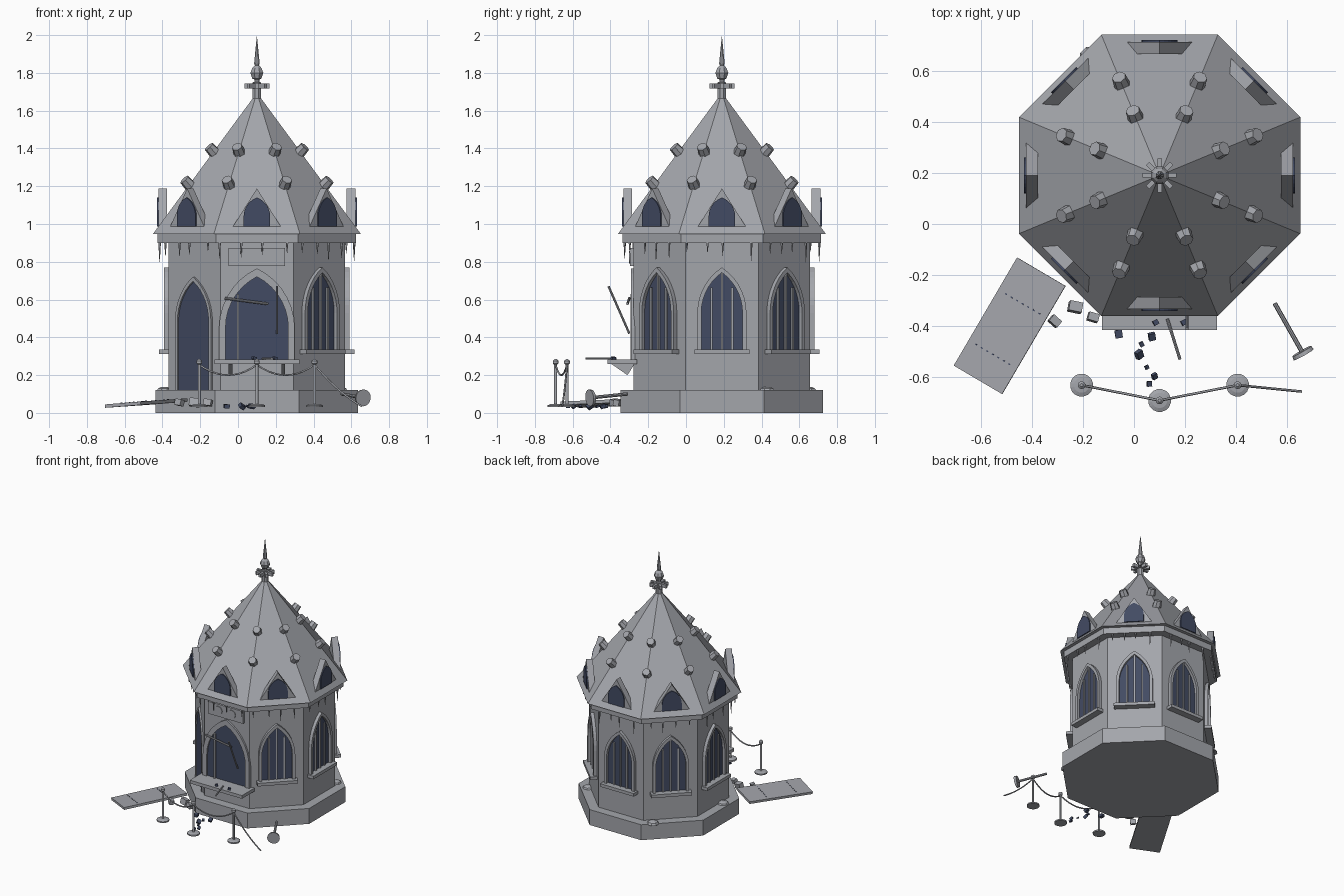
import bpy, bmesh, math, random
from mathutils import Vector, Matrix

if "Cube" in bpy.data.objects:
    bpy.data.objects.remove(bpy.data.objects["Cube"])
random.seed(4)
CENTRE = Vector((0.10, 0.19, 0))
OCT = math.cos(math.pi / 8)


def material(name, colour):
    m = bpy.data.materials.new(name)
    m.use_nodes = True
    m.diffuse_color = (*colour, 1)
    m.node_tree.nodes["Principled BSDF"].inputs["Base Color"].default_value = (*colour, 1)
    return m


STONE = material("grey stone", (0.37, 0.38, 0.41))
DARK = material("dark navy", (0.055, 0.07, 0.125))


def finish(name, bm, mat, smooth=False):
    bmesh.ops.recalc_face_normals(bm, faces=bm.faces)
    me = bpy.data.meshes.new(name)
    bm.to_mesh(me)
    bm.free()
    me.materials.append(mat)
    for p in me.polygons:
        p.use_smooth = smooth
    ob = bpy.data.objects.new(name, me)
    bpy.context.collection.objects.link(ob)
    return ob


def lathe(name, profile, sides, mat=STONE, at=CENTRE):
    """Spin (radius, z) points, with a flat side facing the front."""
    bm = bmesh.new()
    rings = []
    for r, z in profile:
        angles = [2 * math.pi * (i + 0.5) / sides for i in range(sides)]
        rings.append([bm.verts.new(at + Vector((r * math.cos(a), r * math.sin(a), z))) for a in angles])
    for a, b in zip(rings, rings[1:]):
        for i in range(sides):
            j = (i + 1) % sides
            bm.faces.new((a[i], a[j], b[j], b[i]))
    bm.faces.new(rings[0])
    bm.faces.new(rings[-1])
    bmesh.ops.remove_doubles(bm, verts=bm.verts, dist=0.0002)
    return finish(name, bm, mat)


def on_wall(angle, u, r, z):
    a = math.radians(angle)
    return CENTRE + Vector((r * math.cos(a) - u * math.sin(a), r * math.sin(a) + u * math.cos(a), z))


def plate(name, angle, outline, r0, r1, mat=STONE):
    """Extrude a (u, z) outline outward from the wall at the given angle."""
    bm = bmesh.new()
    inner = [bm.verts.new(on_wall(angle, u, r0, z)) for u, z in outline]
    outer = [bm.verts.new(on_wall(angle, u, r1, z)) for u, z in outline]
    bm.faces.new(inner)
    bm.faces.new(outer)
    n = len(outline)
    for i in range(n):
        j = (i + 1) % n
        bm.faces.new((inner[i], inner[j], outer[j], outer[i]))
    return finish(name, bm, mat)


def rect(u0, u1, z0, z1):
    return [(u0, z0), (u1, z0), (u1, z1), (u0, z1)]


def arch(w, z0, spring, top, steps=7):
    """Pointed arch outline, right foot to left foot."""
    h = top - spring
    R = (w * w + h * h) / (2 * w)
    end = math.asin(min(1, h / R))
    side = [(w - R + R * math.cos(end * i / steps), spring + R * math.sin(end * i / steps)) for i in range(steps)]
    right = [(w, z0)] + side + [(0, top)]
    return right + [(-u, z) for u, z in reversed(right[:-1])]


def rod(name, p, q, r0, r1=None, sides=8, mat=STONE):
    p, q = Vector(p), Vector(q)
    bm = bmesh.new()
    rot = (q - p).to_track_quat("Z", "Y").to_matrix().to_4x4()
    bmesh.ops.create_cone(bm, cap_ends=True, segments=sides, radius1=r0, radius2=r0 if r1 is None else r1,
                          depth=(q - p).length, matrix=Matrix.Translation((p + q) / 2) @ rot)
    return finish(name, bm, mat)


def box(name, at, size, turn=(0, 0, 0), mat=STONE):
    bm = bmesh.new()
    bmesh.ops.create_cube(bm, size=1)
    ob = finish(name, bm, mat)
    ob.scale, ob.location = size, at
    ob.rotation_euler = [math.radians(t) for t in turn]
    return ob


# Tower body and roof
lathe("base", [(0.536 / OCT, 0), (0.536 / OCT, 0.12)], 8)
lathe("walls", [(0.467 / OCT, 0.1), (0.467 / OCT, 0.92)], 8)
lathe("fascia", [(0.525 / OCT, 0.9), (0.525 / OCT, 0.955)], 8)
lathe("roof", [(0.55 / OCT, 0.948), (0.012, 1.68)], 8)

# Finial
lathe("finial", [(0.024, 1.63), (0.024, 1.75), (0.015, 1.752), (0.015, 1.765), (0.026, 1.77), (0.037, 1.80),
                 (0.027, 1.825), (0.012, 1.84), (0.016, 1.85), (0.0001, 2.0)], 8)
for i in range(4):
    box("finial_arm", CENTRE + Vector((0, 0, 1.73)), (0.132, 0.018, 0.026), (0, 0, 45 * i))

# Dormer gables and roof knobs
for k in range(8):
    plate("dormer", 45 * k, [(-0.15, 0.95), (0.15, 0.95), (0, 1.188)], 0.475, 0.522)
    plate("dormer_window", 45 * k, arch(0.07, 0.988, 1.04, 1.14), 0.52, 0.53, DARK)
    a = 45 * k + 22.5
    for r, z in ((0.384, 1.208), (0.243, 1.382)):
        rod("roof_knob", on_wall(a, 0, r - 0.015, z - 0.02), on_wall(a, 0, r + 0.032, z + 0.028), 0.034, 0.028, 7)


def arched_opening(label, angle, w, z0, spring, top, rim, depth):
    outer = arch(w, z0, spring, top)
    inner = arch(w - rim, z0, spring, top - rim * 1.3)
    plate(label + "_frame", angle, outer + inner[::-1], 0.455, 0.467 + depth)
    plate(label + "_dark", angle, inner, 0.462, 0.470, DARK)


# Barred lancet windows
for angle in (-45, 0, 45, 90, 135, 180):
    arched_opening("window", angle, 0.13, 0.33, 0.53, 0.77, 0.021, 0.024)
    plate("window_sill", angle, rect(-0.145, 0.145, 0.312, 0.336), 0.46, 0.518)
    for u, top in ((-0.055, 0.665), (0, 0.74), (0.055, 0.665)):
        plate("window_bar", angle, rect(u - 0.006, u + 0.006, 0.33, top), 0.466, 0.48)

# Doorway and serving hatch
arched_opening("doorway", -135, 0.135, 0.12, 0.48, 0.72, 0.018, 0.012)
arched_opening("hatch", -90, 0.2, 0.275, 0.45, 0.765, 0.034, 0.014)
plate("counter", -90, rect(-0.225, 0.225, 0.258, 0.283), 0.45, 0.605)
for x in (-0.04, 0.24):
    bracket = plate("counter_bracket", 0, [(-0.59, 0.262), (-0.46, 0.262), (-0.5, 0.2)], x - 0.11, x - 0.09)

# Broken hatch bars
box("hatch_upright", (0.0, -0.287, 0.455), (0.012, 0.015, 0.35))
rod("broken_rail", (-0.07, -0.30, 0.607), (0.16, -0.31, 0.577), 0.007)
rod("hanging_bar", (0.207, -0.41, 0.67), (0.207, -0.30, 0.42), 0.006)
rod("loose_bar", (0.13, -0.37, 0.288), (0.18, -0.53, 0.288), 0.006)

# Sign board with raised rings
plate("sign_board", -90, rect(-0.15, 0.15, 0.777, 0.872), 0.46, 0.487)
for u in (-0.06, 0.055):
    rod("sign_disc", on_wall(-90, u, 0.48, 0.825), on_wall(-90, u, 0.492, 0.825), 0.033, sides=16)

# Icicles below the eaves
for k in range(8):
    for i in range(4):
        u = -0.17 + 0.1 * i + random.uniform(-0.03, 0.03)
        drop = random.uniform(0.04, 0.11)
        rod("icicle", on_wall(45 * k, u, 0.515, 0.91), on_wall(45 * k, u, 0.515, 0.9 - drop), 0.008, 0.001, 5)

# Low mounds on the ledge
for x, y in ((0.54, 0.43), (-0.17, 0.65), (-0.39, 0.1)):
    lathe("ledge_mound", [(0.045, 0.115), (0.035, 0.13), (0.015, 0.138)], 8, at=Vector((x, y, 0)))

# Fallen door leaf with plank seams
door_turn = (2, -4, -30.5)
box("fallen_door", (-0.486, -0.398, 0.052), (0.22, 0.49, 0.018), door_turn)
turn = Matrix.Rotation(math.radians(door_turn[2]), 3, "Z")
for v in (-0.13, 0.1):
    for i in range(7):
        spot = turn @ Vector((-0.075 + 0.025 * i, v, 0))
        box("door_stud", spot + Vector((-0.486, -0.398, 0.062 + 0.0018 * (i - 3) + 0.035 * v)),
            (0.008, 0.005, 0.004), door_turn, DARK)

# Rubble blocks and dark shards
for x, y, s, a in ((-0.31, -0.38, 0.042, 50), (-0.23, -0.325, 0.052, 80), (-0.16, -0.365, 0.042, 75)):
    box("rubble", (x, y, 0.055), (s * 0.75, s, s * 0.8), (8, 12, a))
shards = [(-0.06, -0.43), (0.07, -0.44), (0.03, -0.47), (0.02, -0.51), (0.05, -0.56), (0.08, -0.595), (0.06, -0.625)]
for x, y in shards:
    s = random.uniform(0.014, 0.03)
    box("shard", (x, y, 0.035), (s, s * 1.1, s * 0.7), [random.uniform(0, 40) for _ in range(3)], DARK)
for x in (0.085, 0.195):
    box("counter_shard", (x, -0.385, 0.29), (0.02, 0.02, 0.014), (0, 10, 30), DARK)

# Rope barrier
posts = [Vector((-0.205, -0.63, 0)), Vector((0.10, -0.69, 0)), Vector((0.405, -0.63, 0))]
for p in posts:
    lathe("barrier_post", [(0.045, 0.03), (0.045, 0.04), (0.03, 0.046), (0.008, 0.048), (0.008, 0.255),
                           (0.015, 0.262), (0.015, 0.276), (0.006, 0.284)], 16, at=p)


def rope(p, q, sag):
    cu = bpy.data.curves.new("barrier_rope", "CURVE")
    cu.dimensions = "3D"
    cu.bevel_depth, cu.bevel_resolution = 0.005, 1
    sp = cu.splines.new("POLY")
    sp.points.add(10)
    for i, pt in enumerate(sp.points):
        t = i / 10
        pt.co = (*(p.lerp(q, t) - Vector((0, 0, 4 * sag * t * (1 - t)))), 1)
    cu.materials.append(STONE)
    bpy.context.collection.objects.link(bpy.data.objects.new("barrier_rope", cu))


lift = Vector((0, 0, 0.255))
rope(posts[0] + lift, posts[1] + lift, 0.055)
rope(posts[1] + lift, posts[2] + lift, 0.055)
rope(posts[2] + lift, Vector((0.655, -0.655, 0.035)), 0.02)

# Toppled post
foot, tip = Vector((0.66, -0.505, 0.08)), Vector((0.55, -0.31, 0.1))
along = (tip - foot).normalized()
rod("toppled_base", foot - along * 0.007, foot + along * 0.009, 0.045, 0.042, 16)
rod("toppled_post", foot, tip, 0.009)
